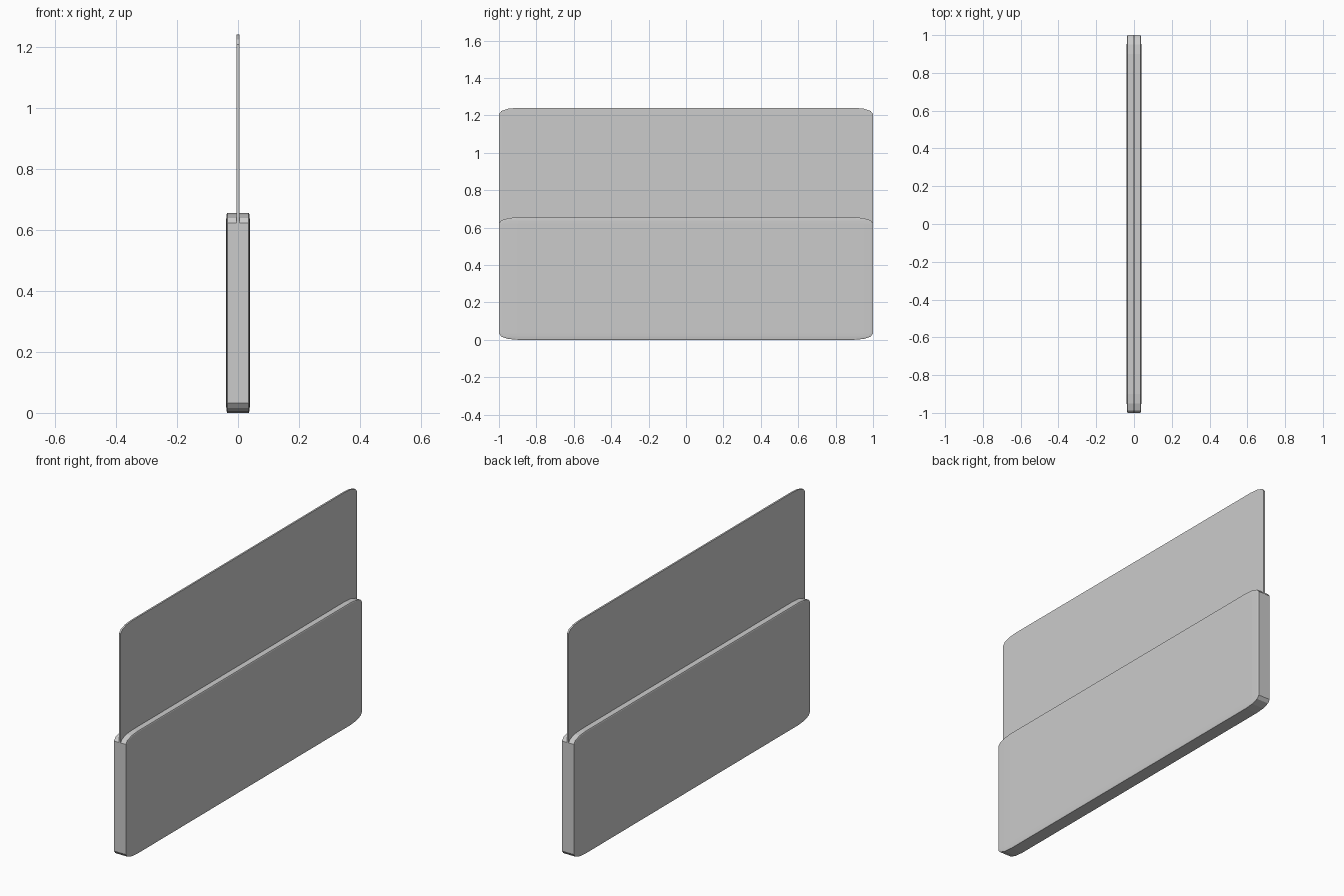
import bpy, bmesh
from mathutils import Vector

if "Cube" in bpy.data.objects:
    bpy.data.objects.remove(bpy.data.objects["Cube"])


def stretched_slab(name, half_size, centre_z):
    """Rounded cube stretched to a slab, so its rounding stretches with it."""
    bm = bmesh.new()
    bmesh.ops.create_cube(bm, size=2)
    bmesh.ops.bevel(bm, geom=bm.edges[:], offset=0.1, segments=3,
                    profile=0.5, affect='EDGES', clamp_overlap=True)
    bmesh.ops.scale(bm, vec=Vector(half_size), verts=bm.verts[:])
    bmesh.ops.translate(bm, vec=(0, 0, centre_z), verts=bm.verts[:])
    bmesh.ops.recalc_face_normals(bm, faces=bm.faces[:])
    mesh = bpy.data.meshes.new(name)
    bm.to_mesh(mesh)
    bm.free()
    obj = bpy.data.objects.new(name, mesh)
    bpy.context.collection.objects.link(obj)
    return obj


# Thick lower slab
stretched_slab("thick_base", (0.039, 1.0, 0.3275), 0.3275)

# Thin upper panel, its lower edge seated in the base
stretched_slab("thin_panel", (0.005, 1.0, 0.3275), 0.9125)
